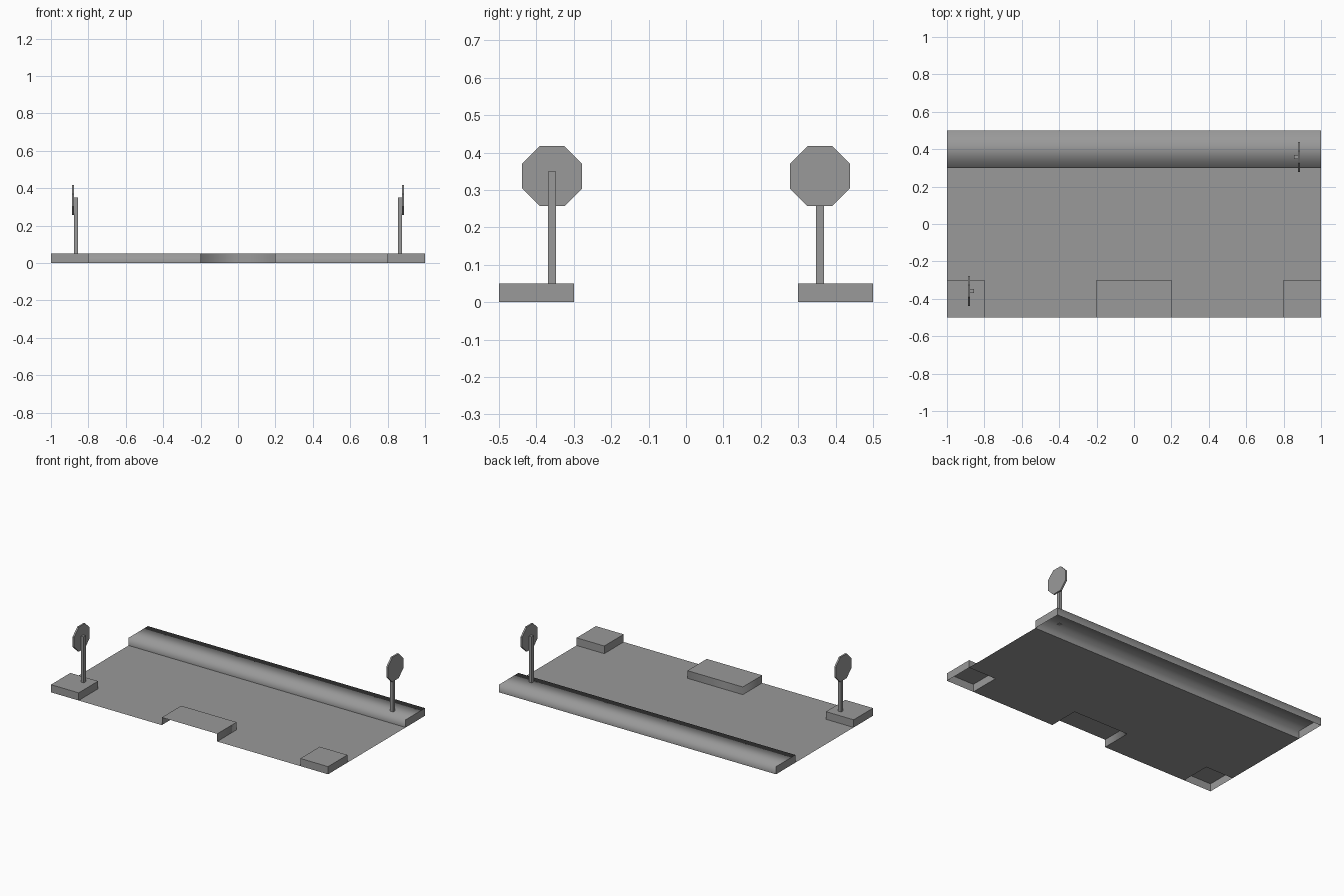
import bpy, bmesh, math
from mathutils import Matrix

cube = bpy.data.objects.get("Cube")
if cube:
    bpy.data.objects.remove(cube)

grey = bpy.data.materials.new("concrete_grey")
grey.use_nodes = True
grey.diffuse_color = (0.32, 0.32, 0.32, 1)
grey.node_tree.nodes["Principled BSDF"].inputs["Base Color"].default_value = (0.32, 0.32, 0.32, 1)


def make_object(name, bm):
    mesh = bpy.data.meshes.new(name)
    bm.to_mesh(mesh)
    bm.free()
    mesh.materials.append(grey)
    obj = bpy.data.objects.new(name, mesh)
    bpy.context.collection.objects.link(obj)
    return obj


# Street sheet: one hollow skin stepping up over the kerb and pavement blocks
XS = [-1, -0.8, -0.2, 0.2, 0.8, 1]
YS = [-0.5, -0.3, 0.3, 0.5]
KERB = 0.05


def height(i, j):
    if not (0 <= i < len(XS) - 1 and 0 <= j < len(YS) - 1):
        return 0
    return KERB if j == 2 or (j == 0 and i % 2 == 0) else 0


bm = bmesh.new()


def quad(*corners):
    return bm.faces.new([bm.verts.new(c) for c in corners])


for i in range(len(XS) - 1):
    for j in range(len(YS) - 1):
        x0, x1, y0, y1, h = XS[i], XS[i + 1], YS[j], YS[j + 1], height(i, j)
        quad((x0, y0, h), (x1, y0, h), (x1, y1, h), (x0, y1, h))
        if not h:
            continue
        # Walls wherever the neighbouring cell is lower
        walls = [(i, j - 1, (x0, y0), (x1, y0)), (i + 1, j, (x1, y0), (x1, y1)),
                 (i, j + 1, (x1, y1), (x0, y1)), (i - 1, j, (x0, y1), (x0, y0))]
        for ni, nj, a, b in walls:
            open_front = i == 2 and nj < 0      # the middle block is open at the front
            if height(ni, nj) < h and not open_front:
                quad((*a, 0), (*b, 0), (*b, h), (*a, h))
bmesh.ops.remove_doubles(bm, verts=bm.verts, dist=0.0001)

# Soft shading over the long kerb and around the middle block, crisp elsewhere
for face in bm.faces:
    face.smooth = True
for edge in bm.edges:
    a, b = (v.co for v in edge.verts)
    mid = (a + b) / 2
    kerb_lip = mid.z > 0.04 and mid.y > 0.29 and abs(a.x - b.x) > 0.1
    block_corner = abs(a.z - b.z) > 0.01 and abs(mid.x) < 0.3 and mid.y < 0
    flat = len(edge.link_faces) == 2 and edge.calc_face_angle() < 0.1
    edge.smooth = kerb_lip or block_corner or flat
make_object("street_base", bm)


# Sign posts and octagonal plates, the second turned half way round
for side, turn in (("front", 0), ("back", math.pi)):
    spin = Matrix.Rotation(turn, 4, "Z")

    bm = bmesh.new()
    bmesh.ops.create_cube(bm, size=1, matrix=spin @ Matrix.Translation((-0.866, -0.358, 0.199))
                          @ Matrix.Diagonal((0.021, 0.021, 0.302, 1)))
    make_object(side + "_sign_post", bm)

    bm = bmesh.new()
    radius = 0.08 / math.cos(math.pi / 8)
    bmesh.ops.create_cone(bm, cap_ends=True, segments=8, radius1=radius, radius2=radius, depth=0.011,
                          matrix=spin @ Matrix.Translation((-0.881, -0.358, 0.337))
                          @ Matrix.Rotation(math.pi / 2, 4, "Y") @ Matrix.Rotation(math.pi / 8, 4, "Z"))
    make_object(side + "_sign_plate", bm)
